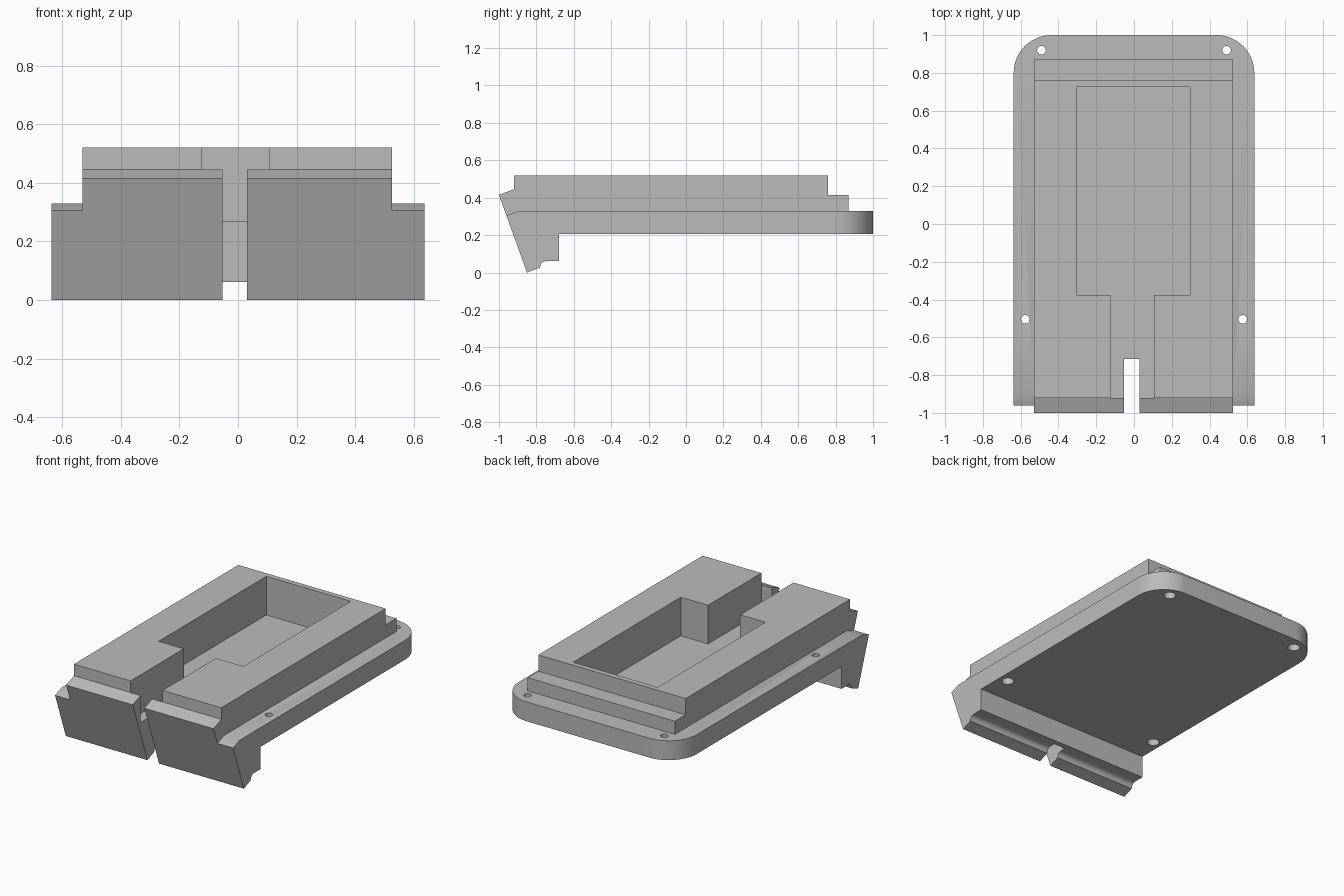
import bpy
import bmesh
from math import sin, cos, pi, radians

if "Cube" in bpy.data.objects:
    bpy.data.objects.remove(bpy.data.objects["Cube"], do_unlink=True)

grey = bpy.data.materials.new("plain grey")
grey.use_nodes = True
colour = (0.5, 0.5, 0.5, 1)
grey.diffuse_color = colour
grey.node_tree.nodes["Principled BSDF"].inputs["Base Color"].default_value = colour


def prism(name, points, axis, lo, hi):
    """Extrude a (y, z) outline along x, or an (x, y) outline along z."""
    bm = bmesh.new()
    place = (lambda p: (lo, *p)) if axis == "x" else (lambda p: (*p, lo))
    face = bm.faces.new([bm.verts.new(place(p)) for p in points])
    moved = bmesh.ops.extrude_face_region(bm, geom=[face])["geom"]
    verts = [v for v in moved if isinstance(v, bmesh.types.BMVert)]
    d = hi - lo
    bmesh.ops.translate(bm, verts=verts, vec=(d, 0, 0) if axis == "x" else (0, 0, d))
    bmesh.ops.recalc_face_normals(bm, faces=bm.faces)
    mesh = bpy.data.meshes.new(name)
    bm.to_mesh(mesh)
    bm.free()
    obj = bpy.data.objects.new(name, mesh)
    bpy.context.collection.objects.link(obj)
    mesh.materials.append(grey)
    return obj


def arc(cx, cy, r, start, end, n):
    angles = [radians(start + (end - start) * i / n) for i in range(n + 1)]
    return [(cx + r * cos(a), cy + r * sin(a)) for a in angles]


def combine(target, cutter, operation="DIFFERENCE"):
    mod = target.modifiers.new("cut", "BOOLEAN")
    mod.operation = operation
    mod.solver = "EXACT"
    mod.object = cutter
    cutter.hide_render = True
    bpy.context.view_layer.objects.active = target
    bpy.ops.object.modifier_apply(modifier=mod.name)
    bpy.data.objects.remove(cutter, do_unlink=True)


# Side outline: sloped front lip with a rounded groove, plate, stepped top
side = [(-0.85, 0), (-0.782, 0.026)]
side += arc(-0.75, 0.032, 0.029, 180, 90, 6)
side += [(-0.68, 0.061), (-0.68, 0.205), (1.1, 0.205), (1.1, 0.33), (0.87, 0.33),
         (0.87, 0.415), (0.76, 0.415), (0.76, 0.52), (-0.92, 0.52),
         (-0.92, 0.445), (-1, 0.415)]
body = prism("mould_body", side, "x", -0.7, 0.7)

# Plan outline with rounded back corners
w, r = 0.637, 0.2
plan = [(-w, -1.1), (w, -1.1)]
plan += arc(w - r, 1 - r, r, 0, 90, 16) + arc(r - w, 1 - r, r, 90, 180, 16)
combine(body, prism("plan_limit", plan, "z", -0.1, 0.7), "INTERSECT")

# Side shoulders beside the raised block
shoulder = [(-1.1, 0.255), (-0.89, 0.33), (1.1, 0.33), (1.1, 0.7), (-1.1, 0.7)]
for lo, hi in ((-0.8, -0.53), (0.525, 0.8)):
    combine(body, prism("shoulder_cut", shoulder, "x", lo, hi))

# Pocket with a narrower channel to the front
pocket = [(-0.305, 0.725), (0.3, 0.725), (0.3, -0.375), (0.105, -0.375),
          (0.105, -0.9205), (-0.125, -0.9205), (-0.125, -0.375), (-0.305, -0.375)]
combine(body, prism("pocket_cut", pocket, "z", 0.27, 0.7))

# Slot through the front lip
slot = [(-0.053, -1.1), (0.03, -1.1), (0.03, -0.715), (-0.053, -0.715)]
combine(body, prism("slot_cut", slot, "z", -0.1, 0.7))

# Screw holes, widened on the underside
for x, y in ((0.49, 0.92), (0.575, -0.505)):
    for s in (-1, 1):
        for radius, top in ((0.023, 0.4), (0.037, 0.27)):
            ring = arc(s * x, y, radius, 0, 360, 24)[:-1]
            combine(body, prism("hole_cut", ring, "z", 0.1, top))

# Smooth the curves, keep the edges sharp
bpy.ops.object.select_all(action="DESELECT")
body.select_set(True)
bpy.context.view_layer.objects.active = body
bpy.ops.object.shade_smooth_by_angle(angle=radians(25))
